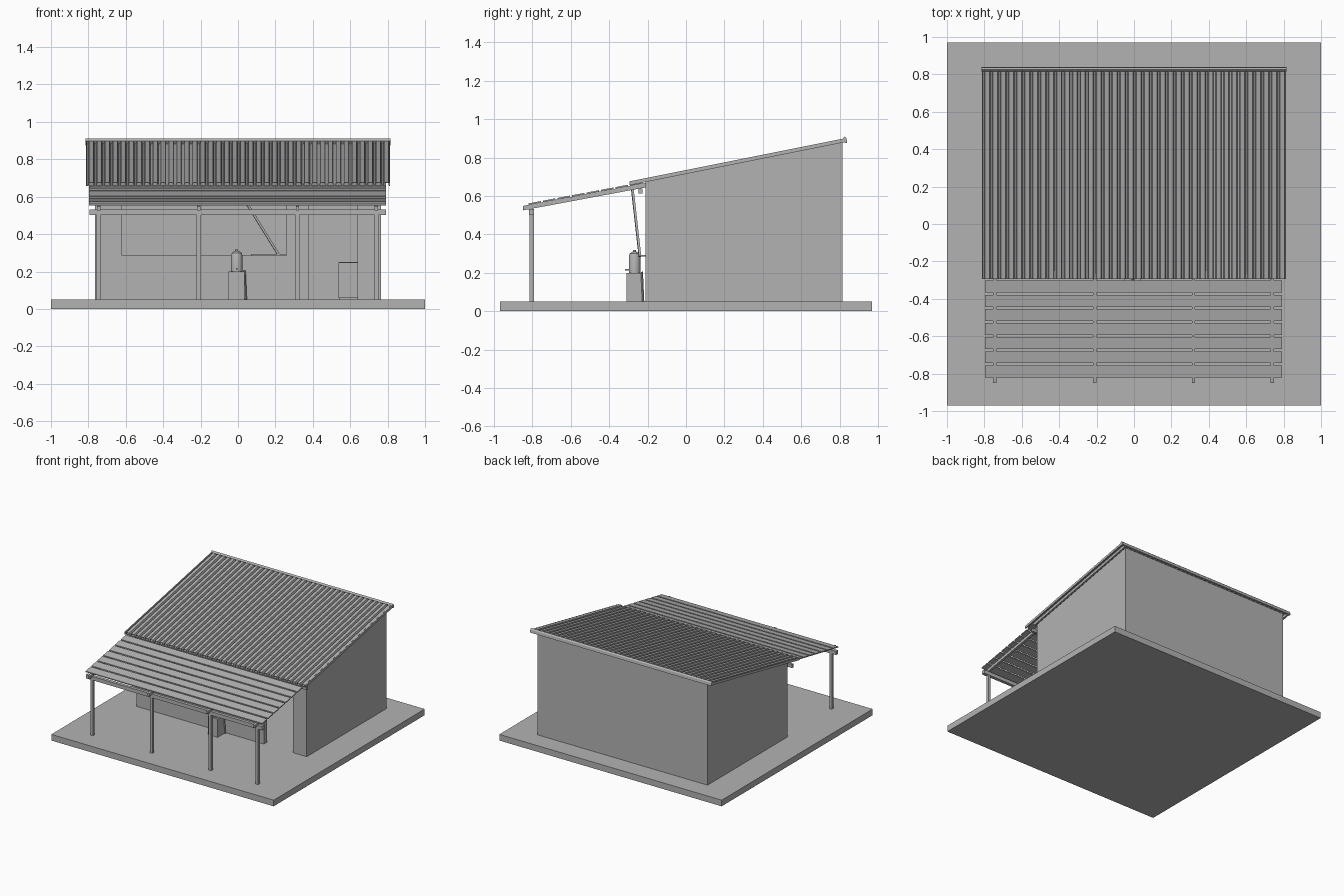
import bpy, bmesh, math
from mathutils import Vector

cube = bpy.data.objects.get("Cube")
if cube:
    bpy.data.objects.remove(cube, do_unlink=True)

grey = bpy.data.materials.new("plain grey")
grey.use_nodes = True
COLOUR = (0.45, 0.45, 0.45, 1)
grey.diffuse_color = COLOUR
grey.node_tree.nodes["Principled BSDF"].inputs["Base Color"].default_value = COLOUR


def finish(name, bm):
    bmesh.ops.recalc_face_normals(bm, faces=bm.faces)
    mesh = bpy.data.meshes.new(name)
    bm.to_mesh(mesh)
    bm.free()
    mesh.materials.append(grey)
    obj = bpy.data.objects.new(name, mesh)
    bpy.context.collection.objects.link(obj)
    return obj


def prism(name, x0, x1, profile):
    """Extrude a (y, z) profile along x."""
    bm = bmesh.new()
    face = bm.faces.new([bm.verts.new((x0, y, z)) for y, z in profile])
    out = bmesh.ops.extrude_face_region(bm, geom=[face])
    moved = [v for v in out["geom"] if isinstance(v, bmesh.types.BMVert)]
    bmesh.ops.translate(bm, verts=moved, vec=(x1 - x0, 0, 0))
    return finish(name, bm)


def box(name, x0, x1, y0, y1, z0, z1):
    return prism(name, x0, x1, [(y0, z0), (y1, z0), (y1, z1), (y0, z1)])


def bar(name, start, end, width):
    """Square bar between two points."""
    a, b = Vector(start), Vector(end)
    bm = bmesh.new()
    bmesh.ops.create_cube(bm, size=1)
    bmesh.ops.scale(bm, vec=(width, width, (b - a).length), verts=bm.verts)
    obj = finish(name, bm)
    obj.location = (a + b) / 2
    obj.rotation_euler = (b - a).to_track_quat("Z", "Y").to_euler()
    return obj


def lathe(name, profile, centre, sides=24):
    """Spin an (r, z) profile around z."""
    bm = bmesh.new()
    verts = [bm.verts.new((r, 0, z)) for r, z in profile]
    edges = [bm.edges.new(pair) for pair in zip(verts, verts[1:])]
    bmesh.ops.spin(bm, geom=verts + edges, cent=(0, 0, 0), axis=(0, 0, 1),
                   angle=2 * math.pi, steps=sides)
    bmesh.ops.remove_doubles(bm, verts=bm.verts, dist=0.0005)
    obj = finish(name, bm)
    obj.location = centre
    bpy.context.view_layer.objects.active = obj
    obj.select_set(True)
    bpy.ops.object.shade_smooth_by_angle()
    obj.select_set(False)
    return obj


def main_z(y):
    return 0.655 + 0.2 * (y + 0.3)


def porch_z(y):
    return 0.525 + 0.187 * (y + 0.85)


FLOOR = 0.05
LEFT, RIGHT, FRONT, BACK, WALL = 0.765, -0.765, -0.21, 0.815, 0.04


def wall(name, x0, x1, y0, y1, z0=FLOOR, z1=None):
    """Wall block whose top follows the roof unless a height is given."""
    top0, top1 = (main_z(y0), main_z(y1)) if z1 is None else (z1, z1)
    return prism(name, x0, x1, [(y0, z0), (y1, z0), (y1, top1), (y0, top0)])


# Ground slab
box("slab", -1, 1, -0.97, 0.97, 0, FLOOR)

# Hollow building with a serving hatch and a doorway
wall("left_wall", LEFT - WALL, LEFT, FRONT, BACK)
wall("right_wall", RIGHT, RIGHT + WALL, FRONT, BACK)
wall("back_wall", RIGHT + WALL, LEFT - WALL, BACK - WALL, BACK)
inner = FRONT + WALL
wall("front_pier_right", RIGHT + WALL, -0.62, FRONT, inner)
wall("hatch_wall", -0.62, 0.26, FRONT, inner, z1=0.285)
wall("front_pier_middle", 0.26, 0.38, FRONT, inner)
wall("front_pier_left", 0.64, LEFT - WALL, FRONT, inner)
wall("hatch_lintel", -0.62, 0.26, FRONT, inner, z0=0.61)
wall("door_lintel", 0.38, 0.64, FRONT, inner, z0=0.61)

# Ribbed sheet roof
RIBS, ROOF_X, RIB_H = 38, 0.81, 0.017
pitch = 2 * ROOF_X / RIBS
bm = bmesh.new()
rows = []
for y in (-0.295, 0.825):
    row = []
    for i in range(RIBS):
        for part, height in ((0, 0), (0.2, 0), (0.32, 1), (0.88, 1)):
            x = -ROOF_X + (i + part) * pitch
            row.append(bm.verts.new((x, y, main_z(y) + 0.003 + height * RIB_H)))
    row.append(bm.verts.new((ROOF_X, y, main_z(y) + 0.003)))
    rows.append(row)
for i in range(len(rows[0]) - 1):
    bm.faces.new((rows[0][i], rows[0][i + 1], rows[1][i + 1], rows[1][i]))
roof = finish("ribbed_roof", bm)
sheet = roof.modifiers.new("thickness", "SOLIDIFY")
sheet.thickness = 0.003

# Roof edge trims and ridge cap
for name, x in (("left_verge", ROOF_X), ("right_verge", -ROOF_X)):
    prism(name, x - 0.004, x + 0.004, [(y, main_z(y) + h) for y, h in
          ((-0.295, 0), (0.825, 0), (0.825, 0.02), (-0.295, 0.02))])
prism("ridge_cap", -0.815, 0.815, [(0.815, 0.898), (0.83, 0.875), (0.84, 0.878),
                                   (0.836, 0.9), (0.826, 0.91)])

# Porch frame
for n, x in enumerate((-0.745, -0.21, 0.318, 0.74), 1):
    box(f"porch_post_{n}", x - 0.011, x + 0.011, -0.815, -0.793, FLOOR, 0.505)
    prism(f"porch_rafter_{n}", x - 0.009, x + 0.009, [(y, porch_z(y) + h) for y, h in
          ((-0.85, 0), (FRONT, 0), (FRONT, 0.023), (-0.85, 0.023))])
box("porch_front_beam", -0.795, 0.79, -0.817, -0.791, 0.502, 0.532)
box("porch_back_beam", -0.795, 0.79, -0.247, -0.227, 0.612, 0.64)

# Porch roof boards with gaps between
for n in range(8):
    y0 = -0.82 + n * 0.0755
    y1 = y0 + 0.064
    prism(f"porch_board_{n + 1}", -0.797, 0.792, [(y, porch_z(y) + h) for y, h in
          ((y0, 0.023), (y1, 0.023), (y1, 0.031), (y0, 0.031))])

# Drinks stand with a domed urn
box("stand", -0.052, 0.034, -0.31, -0.225, FLOOR, 0.2)
lathe("urn", [(0, 0.2), (0.03, 0.2), (0.03, 0.288), (0.025, 0.3), (0.013, 0.308),
              (0.008, 0.31), (0.008, 0.318), (0, 0.318)], (-0.007, -0.268, 0))
bar("urn_tap", (-0.007, -0.295, 0.215), (-0.007, -0.318, 0.215), 0.008)
bar("stand_prop", (0.042, -0.223, FLOOR), (0.035, -0.23, 0.205), 0.008)

# Prop and small ledge at the hatch
bar("hatch_prop", (0.22, -0.24, 0.285), (0.0, -0.28, 0.64), 0.012)
box("hatch_ledge", 0.07, 0.26, -0.25, FRONT, 0.284, 0.293)

# Cabinet inside the doorway
box("cabinet", 0.54, 0.72, 0.05, 0.25, FLOOR, 0.25)
box("cabinet_door", 0.536, 0.72, 0.04, 0.048, 0.058, 0.247)
